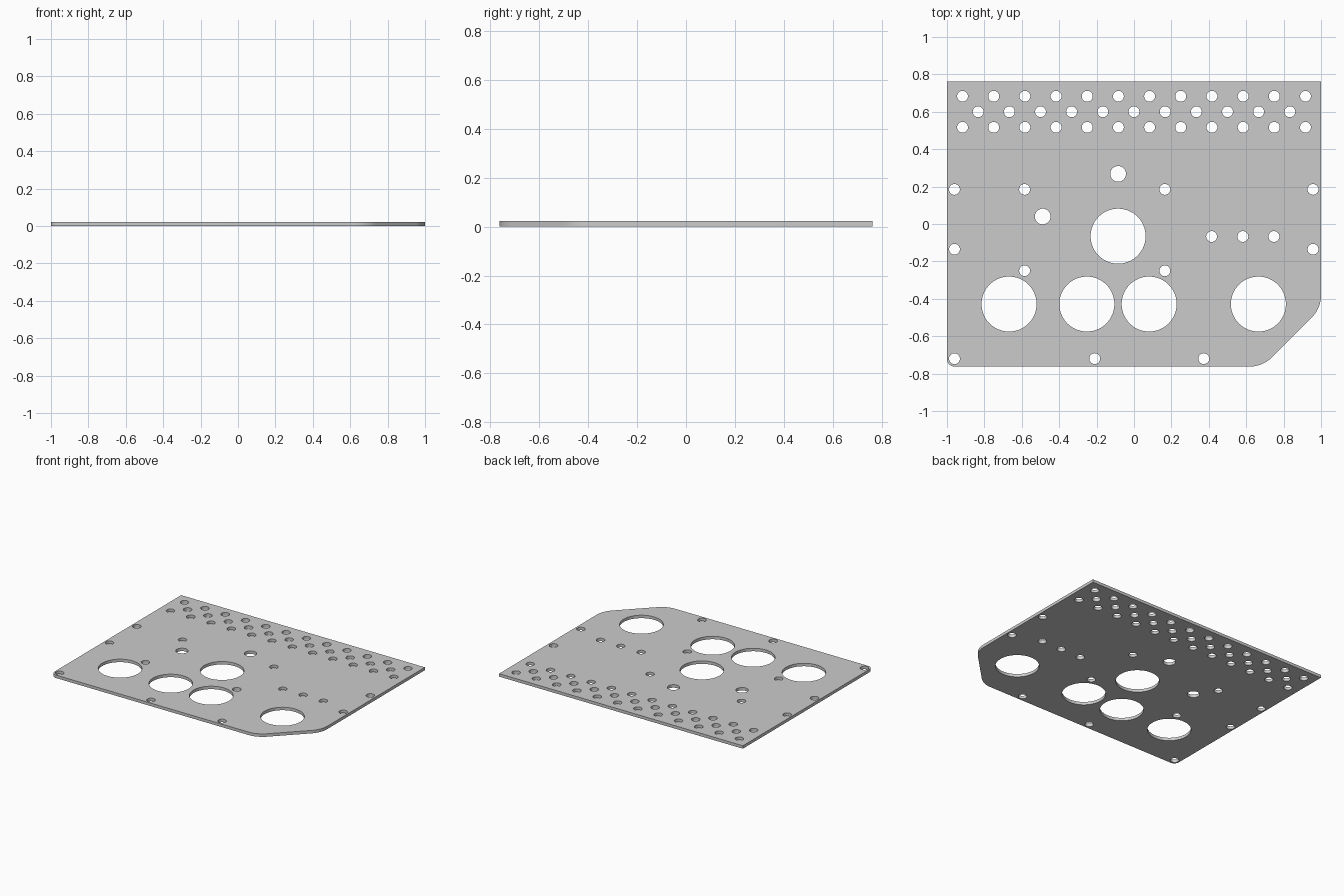
import bpy, bmesh
from math import sin, cos, tan, pi, radians
from mathutils import Vector

if "Cube" in bpy.data.objects:
    bpy.data.objects.remove(bpy.data.objects["Cube"])

THICK, H = 0.022, 0.762

def circle(x, y, r, n):
    return [(x + r * cos(2 * pi * i / n), y + r * sin(2 * pi * i / n)) for i in range(n)]

def rounded(corners, seg=12):
    """Outline with each corner (x, y, radius) replaced by a tangent arc."""
    pts = []
    for i, (x, y, r) in enumerate(corners):
        p = Vector((x, y))
        if r == 0:
            pts.append(p)
            continue
        a = (Vector(corners[i - 1][:2]) - p).normalized()
        b = (Vector(corners[(i + 1) % len(corners)][:2]) - p).normalized()
        half = a.angle(b) / 2
        c = p + (a + b).normalized() * (r / sin(half))
        s = p + a * (r / tan(half)) - c
        sweep = pi - 2 * half
        for k in range(seg + 1):
            t = sweep * k / seg
            pts.append(c + Vector((s.x * cos(t) - s.y * sin(t), s.x * sin(t) + s.y * cos(t))))
    return pts

# plate outline, counter-clockwise from bottom left
loops = [rounded([(-1, -H, 0.04), (0.688, -H, 0.167), (1, -0.45, 0.167), (1, H, 0), (-1, H, 0)])]

# three staggered rows of small holes
small = [(-11 / 12 + i / 6, y) for y in (0.683, 0.517) for i in range(12)]
small += [(-10 / 12 + i / 6, 0.6) for i in range(11)]
# mounting holes
small += [(x, y) for x in (-0.96, 0.957) for y in (0.185, -0.135)]
small += [(x, y) for x in (-0.585, 0.165) for y in (0.185, -0.25)]
small += [(x, -0.067) for x in (0.415, 0.582, 0.748)]
small += [(x, -0.72) for x in (-0.96, -0.21, 0.373)]
loops += [circle(x, y, 0.029, 32) for x, y in small]
# medium and large openings
loops += [circle(x, y, 0.042, 40) for x, y in ((-0.085, 0.268), (-0.488, 0.04))]
large = [(-0.085, -0.065)] + [(x, -0.428) for x in (-0.668, -0.252, 0.081, 0.665)]
loops += [circle(x, y, 0.147, 72) for x, y in large]

# filled, extruded curve turned into the plate mesh
curve = bpy.data.curves.new("plate_profile", 'CURVE')
curve.dimensions, curve.fill_mode, curve.extrude = '2D', 'BOTH', THICK / 2
for pts in loops:
    sp = curve.splines.new('POLY')
    sp.points.add(len(pts) - 1)
    for q, (x, y) in zip(sp.points, pts):
        q.co = (x, y, 0, 1)
    sp.use_cyclic_u = True
helper = bpy.data.objects.new("profile_helper", curve)
bpy.context.collection.objects.link(helper)
mesh = bpy.data.meshes.new_from_object(helper.evaluated_get(bpy.context.evaluated_depsgraph_get()))
bpy.data.objects.remove(helper)

bm = bmesh.new()
bm.from_mesh(mesh)
bmesh.ops.remove_doubles(bm, verts=bm.verts, dist=1e-5)
bmesh.ops.translate(bm, verts=bm.verts, vec=(0, 0, THICK / 2))
bmesh.ops.recalc_face_normals(bm, faces=bm.faces)
bm.to_mesh(mesh)
bm.free()

plate = bpy.data.objects.new("panel_plate", mesh)
bpy.context.collection.objects.link(plate)
bpy.context.view_layer.objects.active = plate
plate.select_set(True)
bpy.ops.object.shade_smooth_by_angle(angle=radians(30))
